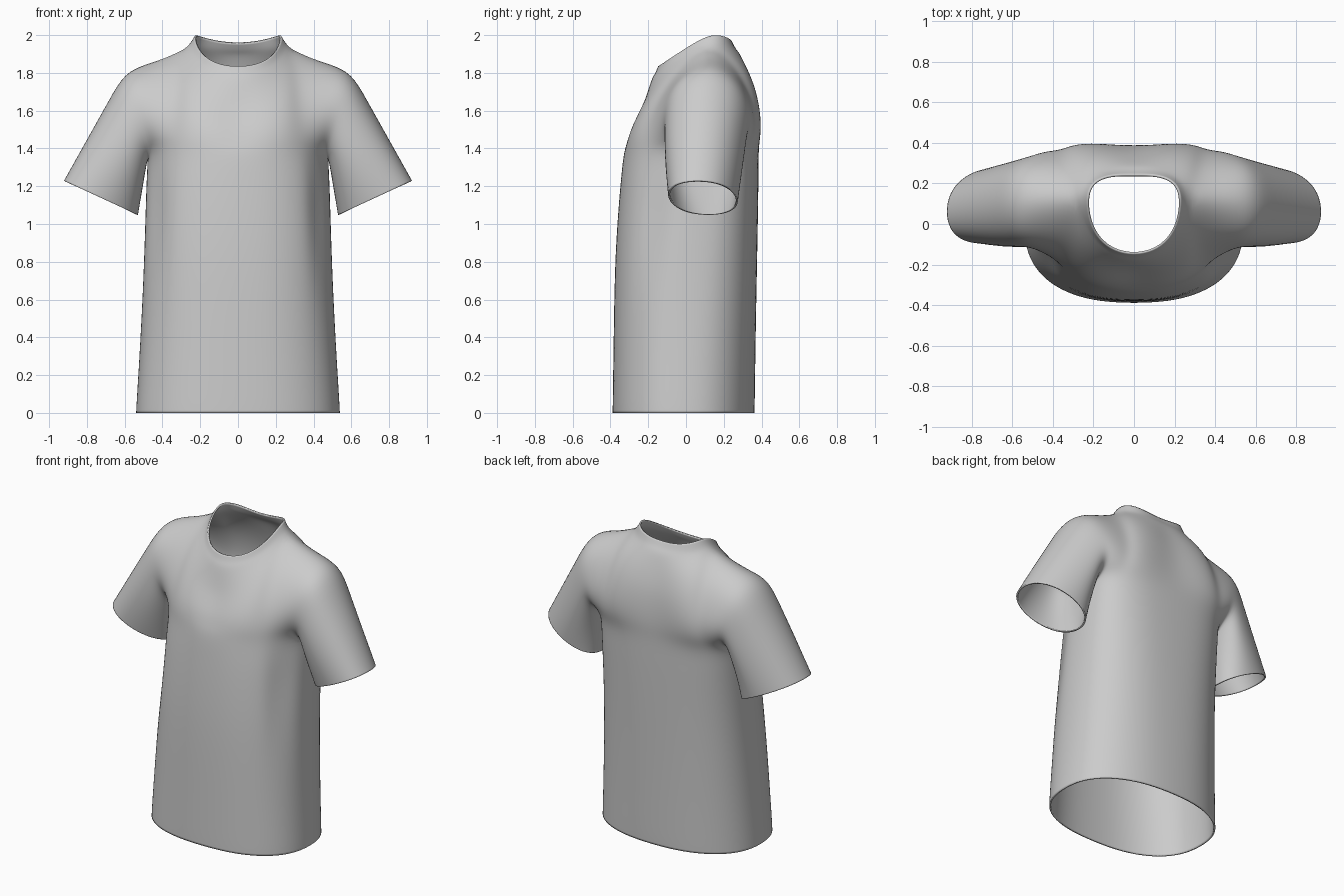
import bpy, bmesh, math
from mathutils import Vector as V

if "Cube" in bpy.data.objects:
    bpy.data.objects.remove(bpy.data.objects["Cube"])


def curve(pts, n):
    """n + 1 points on a smooth curve through pts."""
    p = [V(q) for q in pts]
    p = [2 * p[0] - p[1]] + p + [2 * p[-1] - p[-2]]
    segs, out = len(p) - 3, []
    for i in range(n + 1):
        f = i / n * segs
        k = min(int(f), segs - 1)
        t = f - k
        a, b, c, d = p[k:k + 4]
        out.append(0.5 * (2 * b + (c - a) * t + (2 * a - 5 * b + 4 * c - d) * t * t
                          + (3 * b - a - 3 * c + d) * t ** 3))
    return out


def coons(bottom, top, left, right):
    """Rows of points filling the area between four border curves."""
    n, m, rows = len(bottom) - 1, len(left) - 1, []
    for j in range(m + 1):
        t, row = (j / m) ** 1.15, []
        for i in range(n + 1):
            s = (i / n) ** 1.1
            corners = ((bottom[0] * (1 - s) + bottom[n] * s) * (1 - t)
                       + (top[0] * (1 - s) + top[n] * s) * t)
            row.append(left[j] * (1 - s) + right[j] * s
                       + bottom[i] * (1 - t) + top[i] * t - corners)
        rows.append(row)
    return rows


bm = bmesh.new()


def loft(rows, closed=False):
    grid = [[bm.verts.new(p) for p in r] for r in rows]
    for a, b in zip(grid, grid[1:]):
        n = len(a)
        for i in range(n if closed else n - 1):
            j = (i + 1) % n
            bm.faces.new((a[i], a[j], b[j], b[i]))


# Torso: half rings from front centre round the side to back centre
# z, half width, front y, back y, side y, front and back roundness
sections = [(0.0, .542, -.39, .364, -.01, 2.4, 2.3), (.05, .54, -.39, .366, -.01, 2.4, 2.3),
            (.3, .524, -.386, .369, 0, 2.4, 2.35), (.6, .508, -.382, .374, .01, 2.4, 2.45),
            (.85, .498, -.375, .379, .02, 2.4, 2.55), (1.08, .491, -.36, .383, .04, 2.35, 2.7),
            (1.24, .486, -.346, .385, .06, 2.3, 2.85), (1.37, .478, -.333, .385, .08, 2.2, 3.0)]
torso = []
for z, a, yf, yb, cy, nf, nb in sections:
    ring = []
    for k in range(17):
        th = math.pi * k / 16
        c, s = math.cos(th), math.sin(th) if k < 16 else 0
        n, y = (nf, yf) if k <= 8 else (nb, yb)
        # soft drape fold running down from the armpit
        fold = 1 - .07 * math.exp(-((k - 5.5) / .8) ** 2 - ((z - 1.05) / .33) ** 2)
        ring.append(V((a * s ** (2 / n) * fold,
                       cy + (y - cy) * abs(c) ** (2 / n) * fold, z)))
    torso.append(ring)
loft(torso)

# Chest and back panels between armpit line, armholes, shoulders and collar
top = torso[-1]
shoulder = curve([(.285, .12, 1.945), (.38, .12, 1.895), (.49, .12, 1.858), (.605, .11, 1.808)], 3)
base_f = curve([(0, -.187, 1.765), (.13, -.155, 1.79), (.24, -.04, 1.865), (.285, .12, 1.945)], 4)
base_b = curve([(0, .287, 1.90), (.12, .28, 1.905), (.235, .225, 1.925), (.285, .12, 1.945)], 4)
tip = shoulder[-1]
arm_f = curve([top[7], (.495, -.105, 1.47), (.54, -.11, 1.62), (.588, -.035, 1.76), tip], 6)
arm_b = curve([top[9], (.495, .325, 1.46), (.54, .325, 1.61), (.588, .25, 1.755), tip], 6)
mid_f = curve([top[0], (0, -.29, 1.49), (0, -.23, 1.61), base_f[0]], 6)
mid_b = curve([top[16], (0, .385, 1.5), (0, .365, 1.67), (0, .325, 1.8), base_b[0]], 6)
loft(coons(top[:8], base_f + shoulder[1:], mid_f, arm_f))
back = coons(top[:8:-1], base_b + shoulder[1:], mid_b, arm_b)
loft([r[::-1] for r in back])

# Collar band
neck = (curve([(0, -.153, 1.832), (.125, -.122, 1.85), (.212, -.02, 1.92), (.235, .12, 2.003)], 4)
        + curve([(.235, .12, 2.003), (.205, .21, 1.995), (.11, .243, 1.968), (0, .243, 1.96)], 4)[1:])
base = base_f + base_b[-2::-1]
band = [a.lerp(b, .5) + V((0, 0, -.008)) for a, b in zip(base, neck)]
loft([base, band, neck])

# Sleeve: armhole loop to cuff loop
armhole = [top[8]] + arm_f + arm_b[-2::-1]
n = len(armhole)
inner, outer = V((.523, .12, 1.045)), V((.928, .06, 1.232))
cuff = []
for k in range(n):
    ph = 2 * math.pi * k / n
    s = math.sin(ph)
    cuff.append((inner + outer) / 2 - (outer - inner) / 2 * math.cos(ph)
                - V((0, math.copysign(.187 * abs(s) ** .85, s), 0)))
sleeve = []
for t in (1, .95, .75, .5, .25, 0):
    puff = .01 * math.sin(math.pi * t)
    sleeve.append([a.lerp(b, t) - V((0, puff * max(0, math.sin(2 * math.pi * k / n)), 0))
                   for k, (a, b) in enumerate(zip(armhole, cuff))])
loft(sleeve, closed=True)

# Join the panels, mirror, smooth and give the cloth thickness
bmesh.ops.remove_doubles(bm, verts=bm.verts, dist=.0005)
mesh = bpy.data.meshes.new("shirt")
bm.to_mesh(mesh)
bm.free()
shirt = bpy.data.objects.new("shirt", mesh)
bpy.context.collection.objects.link(shirt)
mirror = shirt.modifiers.new("mirror", 'MIRROR')
mirror.merge_threshold = .001
sub = shirt.modifiers.new("smooth", 'SUBSURF')
sub.levels = sub.render_levels = 2
cloth = shirt.modifiers.new("cloth", 'SOLIDIFY')
cloth.thickness, cloth.offset = .01, -1
for p in mesh.polygons:
    p.use_smooth = True
